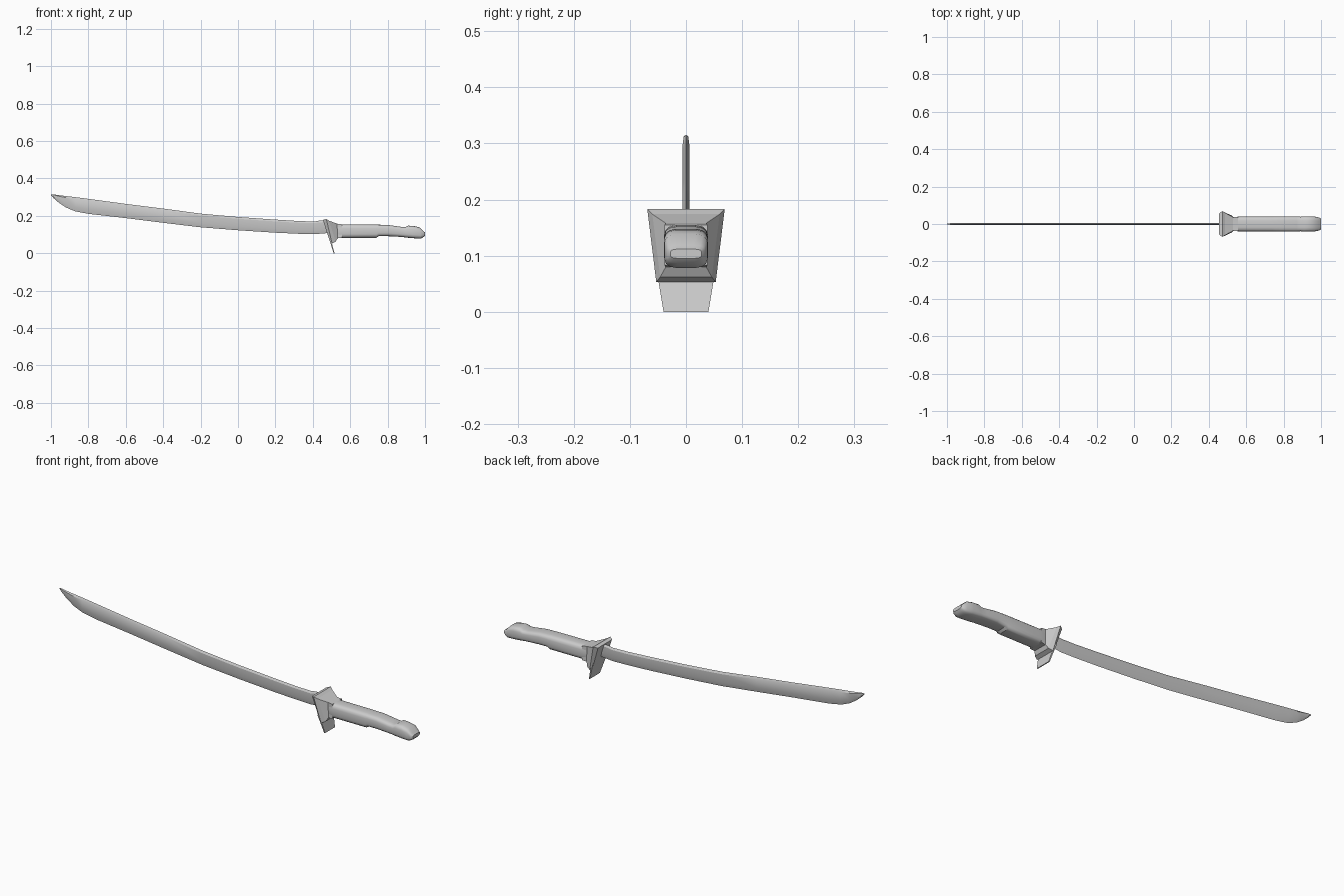
import bpy, bmesh, math

if "Cube" in bpy.data.objects:
    bpy.data.objects.remove(bpy.data.objects["Cube"])


def loft(name, rings, smooth=None):
    """Skin a list of equally long closed rings and cap both ends."""
    bm = bmesh.new()
    loops = [[bm.verts.new(p) for p in r] for r in rings]
    n = len(loops[0])
    for a, b in zip(loops, loops[1:]):
        for i in range(n):
            j = (i + 1) % n
            bm.faces.new((a[i], a[j], b[j], b[i]))
    bm.faces.new(loops[0][::-1])
    bm.faces.new(loops[-1])
    bmesh.ops.recalc_face_normals(bm, faces=bm.faces)
    me = bpy.data.meshes.new(name)
    bm.to_mesh(me)
    bm.free()
    ob = bpy.data.objects.new(name, me)
    bpy.context.collection.objects.link(ob)
    if smooth:
        bpy.ops.object.select_all(action='DESELECT')
        ob.select_set(True)
        bpy.context.view_layer.objects.active = ob
        bpy.ops.object.shade_smooth_by_angle(angle=math.radians(smooth))
    return ob


def quad_ring(xb, zb, wb, xt, zt, wt):
    """Leaning trapezoid: bottom x, z, half width, then the same for the top."""
    return [(xb, -wb, zb), (xb, wb, zb), (xt, wt, zt), (xt, -wt, zt)]


def grip_ring(xb, zb, xt, zt, w):
    """Rounded square section, leaning from bottom x to top x."""
    ring = []
    for k in range(16):
        a = math.tau * (k + 0.5) / 16
        c, s = math.cos(a), math.sin(a)
        u = math.copysign(abs(c) ** 0.5, c)
        v = math.copysign(abs(s) ** 0.5, s)
        t = (v + 1) / 2
        ring.append((xb + (xt - xb) * t, w * u, zb + (zt - zb) * t))
    return ring


# Curved blade: x, edge z, spine z, half thickness
blade = [(-1.0, .311, .315, .002), (-.985, .294, .315, .004),
         (-.96, .272, .311, .005), (-.92, .245, .306, .006),
         (-.87, .224, .300, .006), (-.80, .211, .291, .006),
         (-.60, .188, .264, .006), (-.40, .163, .239, .006),
         (-.20, .139, .212, .006), (0, .123, .194, .006),
         (.20, .110, .180, .006), (.33, .104, .172, .006),
         (.41, .102, .170, .006), (.43, .104, .174, .006),
         (.48, .108, .178, .006)]
rings = []
for x, zb, zt, t in blade:
    h = zt - zb
    lo, hi = zb + .3 * h, zt - .14 * h
    rings.append([(x, 0, zb), (x, t, lo), (x, t, hi),
                  (x, 0, zt), (x, -t, hi), (x, -t, lo)])
loft("blade", rings, 30)

# Flared guard collar
loft("guard_collar", [
    quad_ring(.487, .075, .048, .454, .178, .056),
    quad_ring(.503, .053, .053, .472, .183, .069),
    quad_ring(.522, .062, .046, .487, .174, .060),
    quad_ring(.532, .080, .036, .530, .158, .036),
    quad_ring(.555, .083, .038, .555, .155, .038)])

# Thin tapered lip hanging under the guard
loft("guard_lip", [
    quad_ring(.511, 0, .040, .483, .090, .055),
    quad_ring(.516, 0, .040, .493, .090, .055)])

# Grip with a finger step below and a notch near the pommel
loft("grip", [grip_ring(*r) for r in [
    (.535, .083, .535, .156, .037), (.56, .082, .56, .155, .040),
    (.74, .082, .74, .154, .040), (.752, .091, .752, .153, .040),
    (.80, .091, .80, .152, .040), (.86, .088, .87, .142, .040),
    (.885, .086, .895, .140, .039), (.895, .084, .91, .148, .040),
    (.94, .080, .94, .146, .040), (.977, .078, .970, .139, .039),
    (.993, .087, .990, .119, .034), (1.0, .095, 1.0, .112, .028)]], 35)
